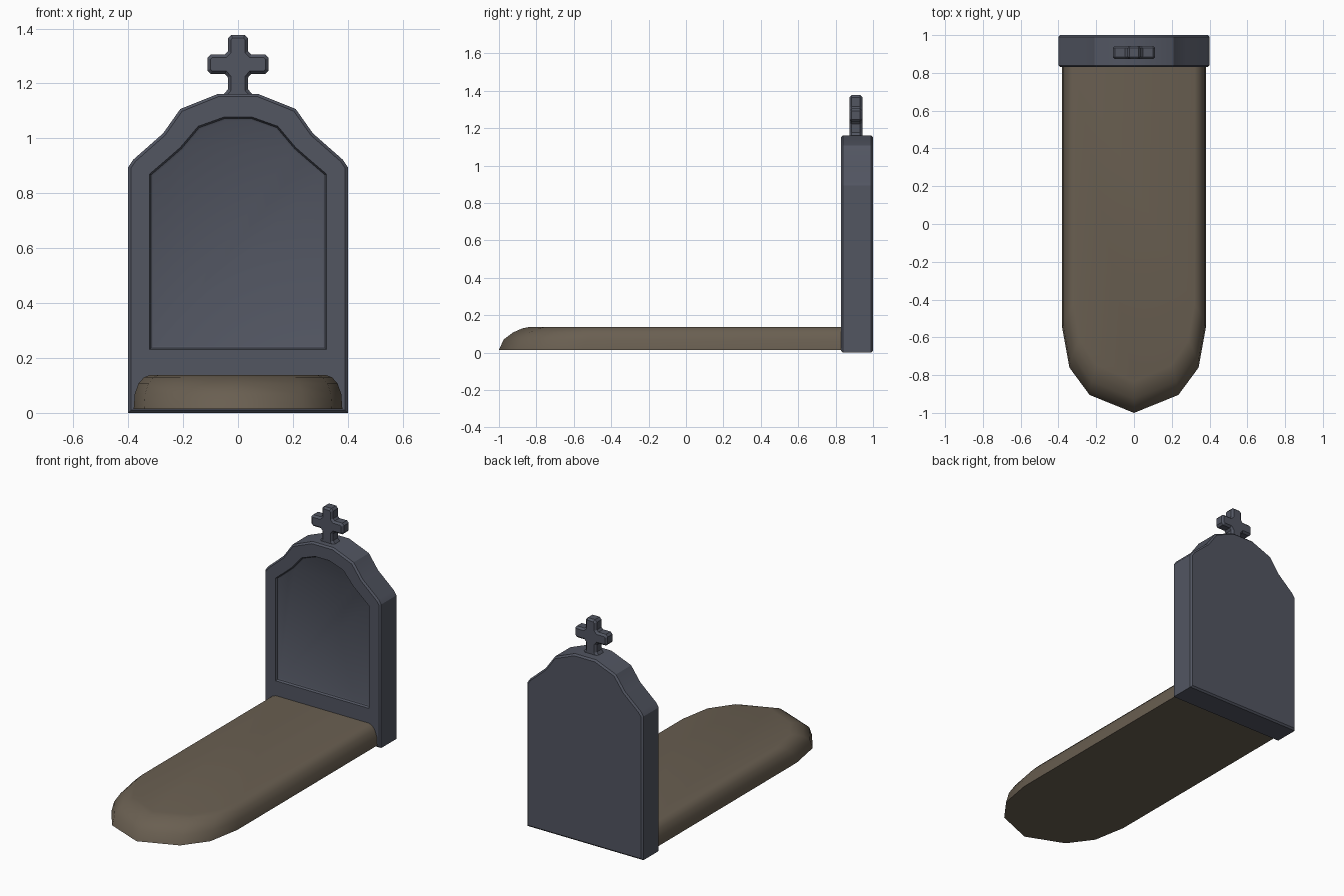
import bpy, bmesh
from mathutils import Vector

if "Cube" in bpy.data.objects:
    bpy.data.objects.remove(bpy.data.objects["Cube"])


def material(name, rgb):
    m = bpy.data.materials.new(name)
    m.diffuse_color = (*rgb, 1)
    m.use_nodes = True
    m.node_tree.nodes["Principled BSDF"].inputs["Base Color"].default_value = m.diffuse_color
    return m


stone = material("slate grey stone", (0.084, 0.092, 0.121))
earth = material("brown earth", (0.142, 0.114, 0.082))


def mirrored(half):
    """Right-hand half outline, bottom to top, closed by its mirror image."""
    return half + [(-x, z) for x, z in reversed(half) if x > 1e-6]


def inset(pts, d):
    """Mitred inward offset of a counter-clockwise outline."""
    out = []
    n = len(pts)
    for i in range(n):
        p, a, b = (Vector(pts[j % n]) for j in (i, i - 1, i + 1))
        e1, e2 = (p - a).normalized(), (b - p).normalized()
        n1, n2 = Vector((-e1.y, e1.x)), Vector((-e2.y, e2.x))
        out.append(tuple(p + (n1 + n2) * d / (1 + n1.dot(n2))))
    return out


def loft(name, rings, mat, angle):
    """Skin equal-length rings of 3D points and cap both ends."""
    bm = bmesh.new()
    vr = [[bm.verts.new(p) for p in r] for r in rings]
    n = len(vr[0])
    for a, b in zip(vr, vr[1:]):
        for i in range(n):
            j = (i + 1) % n
            bm.faces.new((a[i], a[j], b[j], b[i]))
    bm.faces.new(vr[0][::-1])
    bm.faces.new(vr[-1])
    bmesh.ops.recalc_face_normals(bm, faces=bm.faces)
    me = bpy.data.meshes.new(name)
    bm.to_mesh(me)
    bm.free()
    me.materials.append(mat)
    ob = bpy.data.objects.new(name, me)
    bpy.context.collection.objects.link(ob)
    bpy.ops.object.select_all(action='DESELECT')
    bpy.context.view_layer.objects.active = ob
    ob.select_set(True)
    bpy.ops.object.shade_smooth_by_angle(angle=angle)
    return ob


def at_y(pts, y):
    return [(x, y, z) for x, z in pts]


# Headstone with chamfered rim and recessed front panel
slab = mirrored([(.4, 0), (.4, .895), (.382, .922), (.273, 1.018),
                 (.21, 1.107), (.073, 1.162)])
panel = mirrored([(.322, .23), (.322, .87), (.25, .932), (.21, .967),
                  (.145, 1.044), (.05, 1.078)])
loft("headstone", [
    at_y(inset(slab, .01), 1.0), at_y(slab, .99),
    at_y(slab, .84), at_y(inset(slab, .01), .83),
    at_y(panel, .83), at_y(inset(panel, .006), .842),
    at_y(inset(panel, .014), .846)], stone, 0.5)

# Chamfered cross with a flared foot
cross = mirrored([(.058, 1.145), (.05, 1.163), (.037, 1.178), (.037, 1.222),
                  (.048, 1.235), (.1, 1.235), (.112, 1.248), (.112, 1.292),
                  (.1, 1.305), (.048, 1.305), (.037, 1.316), (.037, 1.363),
                  (.025, 1.377)])
loft("cross", [
    at_y(inset(cross, .011), .943), at_y(cross, .931),
    at_y(cross, .885), at_y(inset(cross, .011), .873)], stone, 0.5)

# Grave mound: pointed round plan, rising in ever smaller rings
plan = [(.38, .86), (.38, -.55), (.342, -.76), (.235, -.905), (0, -1)]
plan += [(-x, y) for x, y in reversed(plan[:-1])]
rings = []
for z, side, front in ((.015, 0, 0), (.07, .004, .025), (.108, .018, .075),
                       (.13, .038, .125), (.138, .06, .165)):
    sx, sy = 1 - side / .38, 1 - front / 1.86
    rings.append([(x * sx, .86 - (.86 - y) * sy, z) for x, y in plan])
loft("grave_mound", rings, earth, 0.8)
